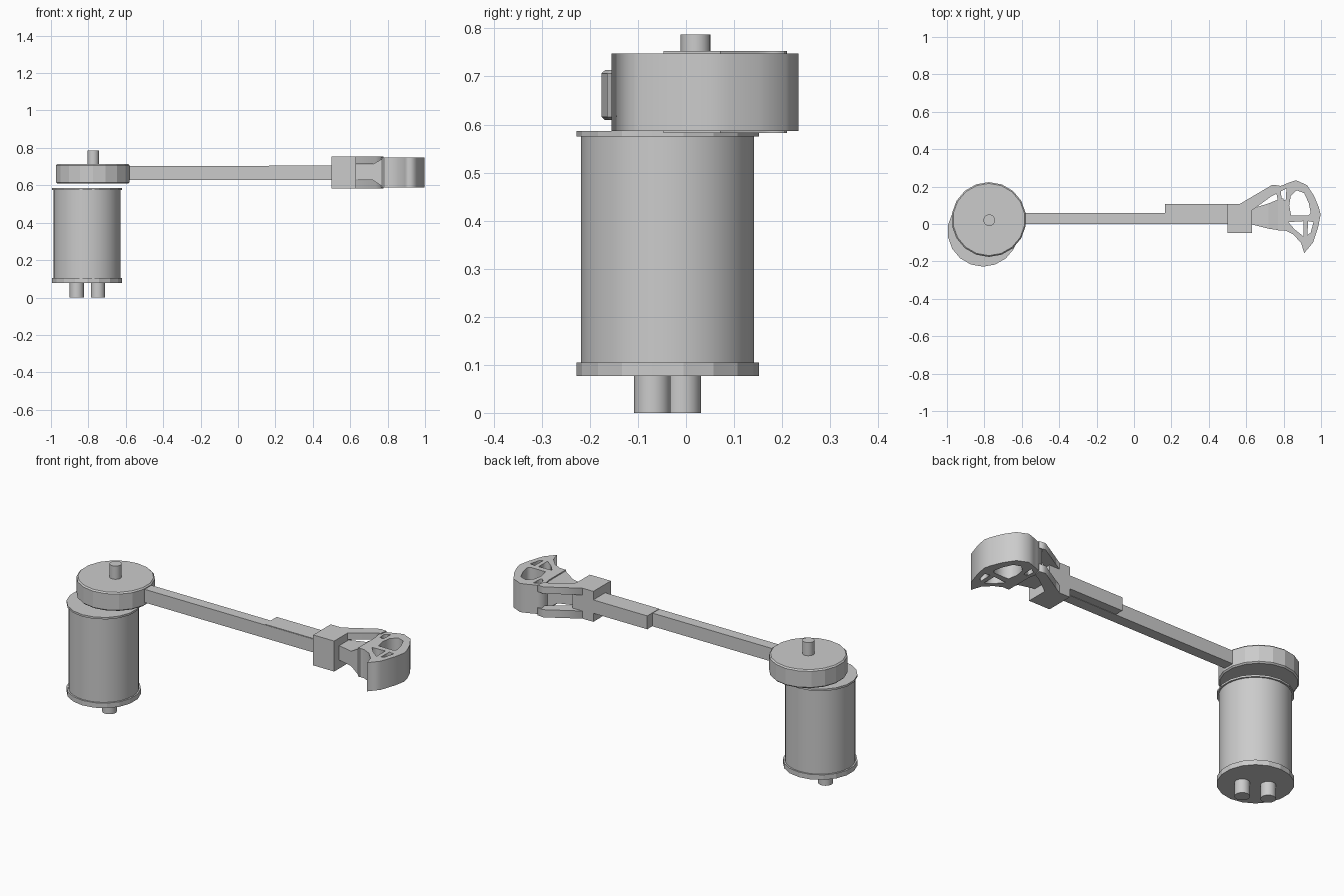
import bpy, bmesh
from math import radians

if "Cube" in bpy.data.objects:
    bpy.data.objects.remove(bpy.data.objects["Cube"])


def mesh_object(name, bm):
    bmesh.ops.recalc_face_normals(bm, faces=bm.faces)
    me = bpy.data.meshes.new(name)
    bm.to_mesh(me)
    bm.free()
    ob = bpy.data.objects.new(name, me)
    bpy.context.collection.objects.link(ob)
    return ob


def cylinder(name, x, y, r, z0, z1, sides=32, bevel=0.0, smooth=True):
    bpy.ops.mesh.primitive_cylinder_add(vertices=sides, radius=r, depth=z1 - z0,
                                        location=(x, y, (z0 + z1) / 2))
    ob = bpy.context.object
    ob.name = name
    if smooth:
        bpy.ops.object.shade_smooth_by_angle(angle=radians(30))
    if bevel:
        m = ob.modifiers.new("edge", 'BEVEL')
        m.width = bevel
        m.segments = 1
        m.limit_method = 'ANGLE'
        m.angle_limit = radians(60)
    return ob


def box(name, x0, x1, y0, y1, z0, z1):
    bm = bmesh.new()
    bmesh.ops.create_cube(bm, size=1)
    for v in bm.verts:
        v.co.x = x1 if v.co.x > 0 else x0
        v.co.y = y1 if v.co.y > 0 else y0
        v.co.z = z1 if v.co.z > 0 else z0
    return mesh_object(name, bm)


def plate(name, loops, z0, z1):
    """Extruded plan outline; further loops become through holes."""
    cu = bpy.data.curves.new(name, 'CURVE')
    cu.dimensions = '2D'
    cu.fill_mode = 'BOTH'
    cu.extrude = (z1 - z0) / 2
    for pts in loops:
        sp = cu.splines.new('POLY')
        sp.points.add(len(pts) - 1)
        for p, (x, y) in zip(sp.points, pts):
            p.co = (x, y, 0, 1)
        sp.use_cyclic_u = True
    ob = bpy.data.objects.new(name, cu)
    ob.location.z = (z0 + z1) / 2
    bpy.context.collection.objects.link(ob)
    bpy.ops.object.select_all(action='DESELECT')
    ob.select_set(True)
    bpy.context.view_layer.objects.active = ob
    bpy.ops.object.convert(target='MESH')
    return bpy.context.object


def loft(name, sections):
    """Rectangular sections (x, y0, y1, z0, z1) skinned along x."""
    bm = bmesh.new()
    rings = [[bm.verts.new(c) for c in ((x, y0, z0), (x, y1, z0), (x, y1, z1), (x, y0, z1))]
             for x, y0, y1, z0, z1 in sections]
    for a, b in zip(rings, rings[1:]):
        for i in range(4):
            j = (i + 1) % 4
            bm.faces.new((a[i], a[j], b[j], b[i]))
    bm.faces.new(rings[0])
    bm.faces.new(rings[-1])
    return mesh_object(name, bm)


# Motor can, end flanges and terminals
MX, MY = -0.807, -0.038
cylinder("motor_body", MX, MY, 0.18, 0.1, 0.58)
cylinder("bottom_flange", MX, MY, 0.19, 0.077, 0.105, 18, smooth=False)
cylinder("top_flange", MX, MY, 0.19, 0.575, 0.586, 18, smooth=False)
for name, x, y in (("left_terminal", -0.862, -0.007), ("right_terminal", -0.749, -0.07)):
    cylinder(name, x, y, 0.038, 0.0, 0.08, 20)

# Pivot disc and its pin
cylinder("pivot_disc", -0.776, 0.024, 0.2, 0.609, 0.713, 18, bevel=0.007, smooth=False)
cylinder("pivot_pin", -0.774, 0.02, 0.031, 0.70, 0.787, 20)

# Stepped arm and end block
box("arm", -0.62, 0.51, 0.0, 0.06, 0.628, 0.702)
box("arm_reinforcement", 0.165, 0.51, 0.002, 0.108, 0.63, 0.705)
box("end_block", 0.5, 0.63, -0.047, 0.108, 0.582, 0.753)

# Forked bracket above and below the hand
prong = [(0.57, 0.106), (0.625, 0.108), (0.745, 0.214), (0.778, 0.205), (0.77, 0.165),
         (0.737, 0.15), (0.627, 0.07), (0.57, 0.06)]
prong[1] = (0.565, 0.107)
prong = prong[1:]
prong[1] = (0.74, 0.21)
for name, z0, z1 in (("upper_prong", 0.715, 0.753), ("lower_prong", 0.582, 0.625)):
    plate(name, [prong], z0, z1)

# Tapered hand joining the block to the head
loft("hand", [(0.62, 0.0, 0.08, 0.63, 0.71), (0.72, -0.025, 0.11, 0.628, 0.712),
              (0.78, -0.034, 0.135, 0.588, 0.747), (0.80, -0.034, 0.135, 0.588, 0.747)])

# Fan-shaped head with through openings
outline = [(0.755, 0.20), (0.79, 0.205), (0.825, 0.22), (0.866, 0.234), (0.925, 0.208),
           (0.963, 0.15), (0.988, 0.09), (0.998, 0.05), (0.985, -0.015), (0.957, -0.10),
           (0.91, -0.155), (0.893, -0.10), (0.85, -0.055), (0.807, -0.034),
           (0.77, -0.034), (0.77, 0.12)]
holes = [
    [(0.83, 0.10), (0.838, 0.15), (0.87, 0.18), (0.91, 0.165), (0.935, 0.11),
     (0.945, 0.06), (0.93, 0.045), (0.84, 0.045)],
    [(0.79, 0.125), (0.785, 0.175), (0.815, 0.19), (0.812, 0.13)],
    [(0.825, 0.01), (0.905, 0.015), (0.905, -0.065), (0.86, -0.03)],
    [(0.93, 0.015), (0.96, 0.01), (0.945, -0.045), (0.928, -0.06)],
]
plate("head", [outline] + holes, 0.587, 0.748)
